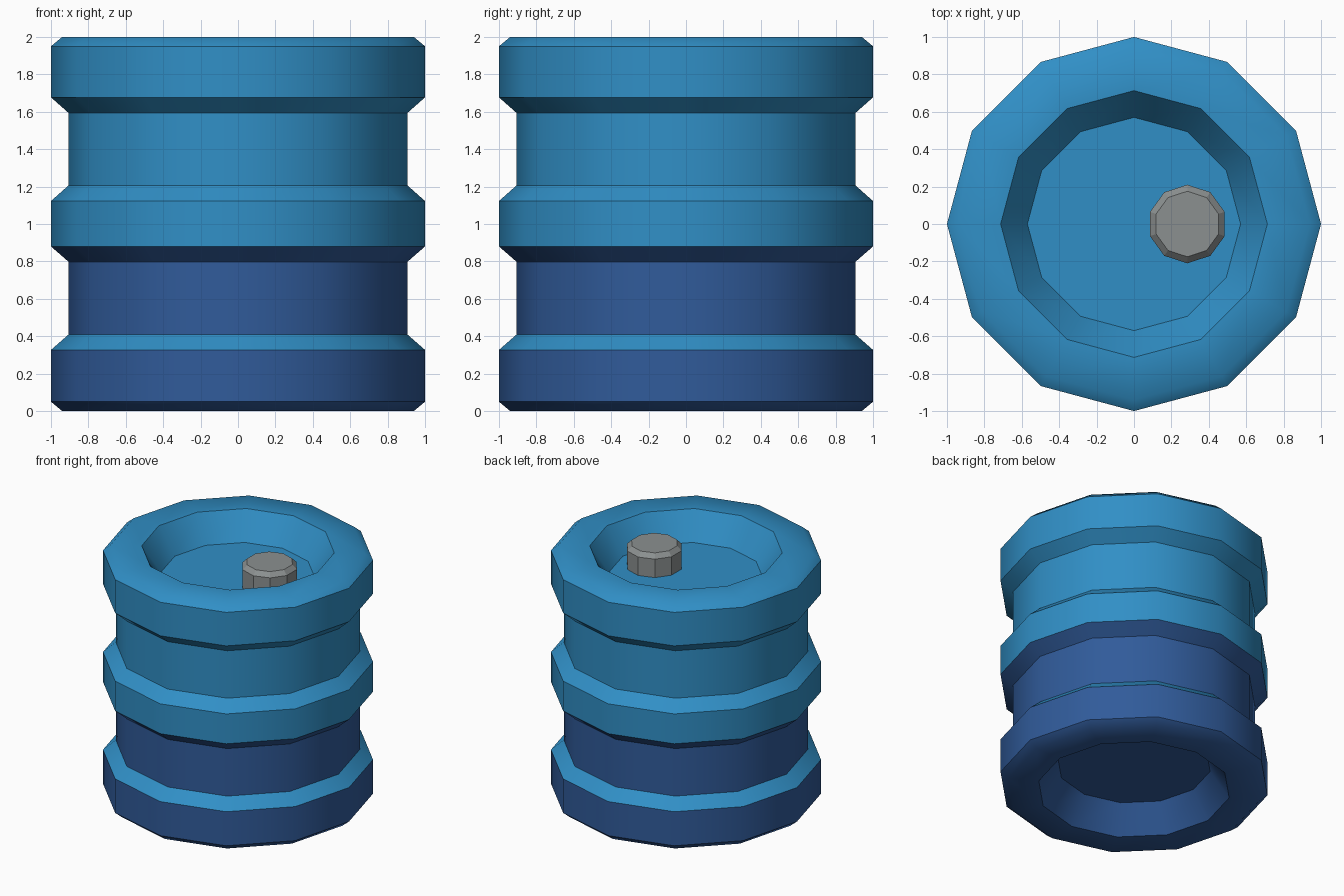
import bpy, bmesh, math

if "Cube" in bpy.data.objects:
    bpy.data.objects.remove(bpy.data.objects["Cube"])


def material(name, rgb):
    m = bpy.data.materials.new(name)
    m.diffuse_color = (*rgb, 1)
    m.use_nodes = True
    m.node_tree.nodes["Principled BSDF"].inputs["Base Color"].default_value = m.diffuse_color
    return m


light_blue = material("light blue", (0.03, 0.275, 0.565))
dark_blue = material("dark blue", (0.03, 0.105, 0.325))
grey = material("grey", (0.26, 0.28, 0.28))


def lathe(name, profile, sides, start, mats, centre=(0, 0)):
    """Spin (radius, z, material of band below) points, capping both ends."""
    bm = bmesh.new()
    rings = []
    for r, z, _ in profile:
        rings.append([bm.verts.new((
            centre[0] + r * math.cos(start + 2 * math.pi * i / sides),
            centre[1] + r * math.sin(start + 2 * math.pi * i / sides), z))
            for i in range(sides)])
    for k in range(1, len(rings)):
        lo, hi = rings[k - 1], rings[k]
        for i in range(sides):
            j = (i + 1) % sides
            f = bm.faces.new((lo[i], lo[j], hi[j], hi[i]))
            f.material_index = profile[k][2]
    bm.faces.new(rings[0][::-1]).material_index = profile[0][2]
    bm.faces.new(rings[-1]).material_index = profile[-1][2]
    mesh = bpy.data.meshes.new(name)
    bm.to_mesh(mesh)
    bm.free()
    for m in mats:
        mesh.materials.append(m)
    obj = bpy.data.objects.new(name, mesh)
    bpy.context.collection.objects.link(obj)
    return obj


# Ribbed drum body: lower half dark, upper half and lowest ledge light
L, D = 0, 1
body = [
    (0.57, 0.21, D), (0.713, 0.0, D), (0.94, 0.0, D), (1.0, 0.05, D),
    (1.0, 0.327, D), (0.905, 0.41, L), (0.905, 0.797, D), (1.0, 0.88, D),
    (1.0, 1.123, L), (0.905, 1.207, L), (0.905, 1.593, L), (1.0, 1.677, L),
    (1.0, 1.95, L), (0.94, 2.0, L), (0.713, 2.0, L), (0.57, 1.79, L),
]
drum = lathe("drum_body", body, 12, 0, [light_blue, dark_blue])
drum.data.shade_smooth()
drum.data.set_sharp_from_angle(angle=math.radians(45))

# Off-centre filler cap in the top recess
cap = [(0.21, 1.785, 0), (0.21, 1.94, 0), (0.175, 1.975, 0)]
lathe("filler_cap", cap, 10, math.pi / 2, [grey], (0.285, 0))
